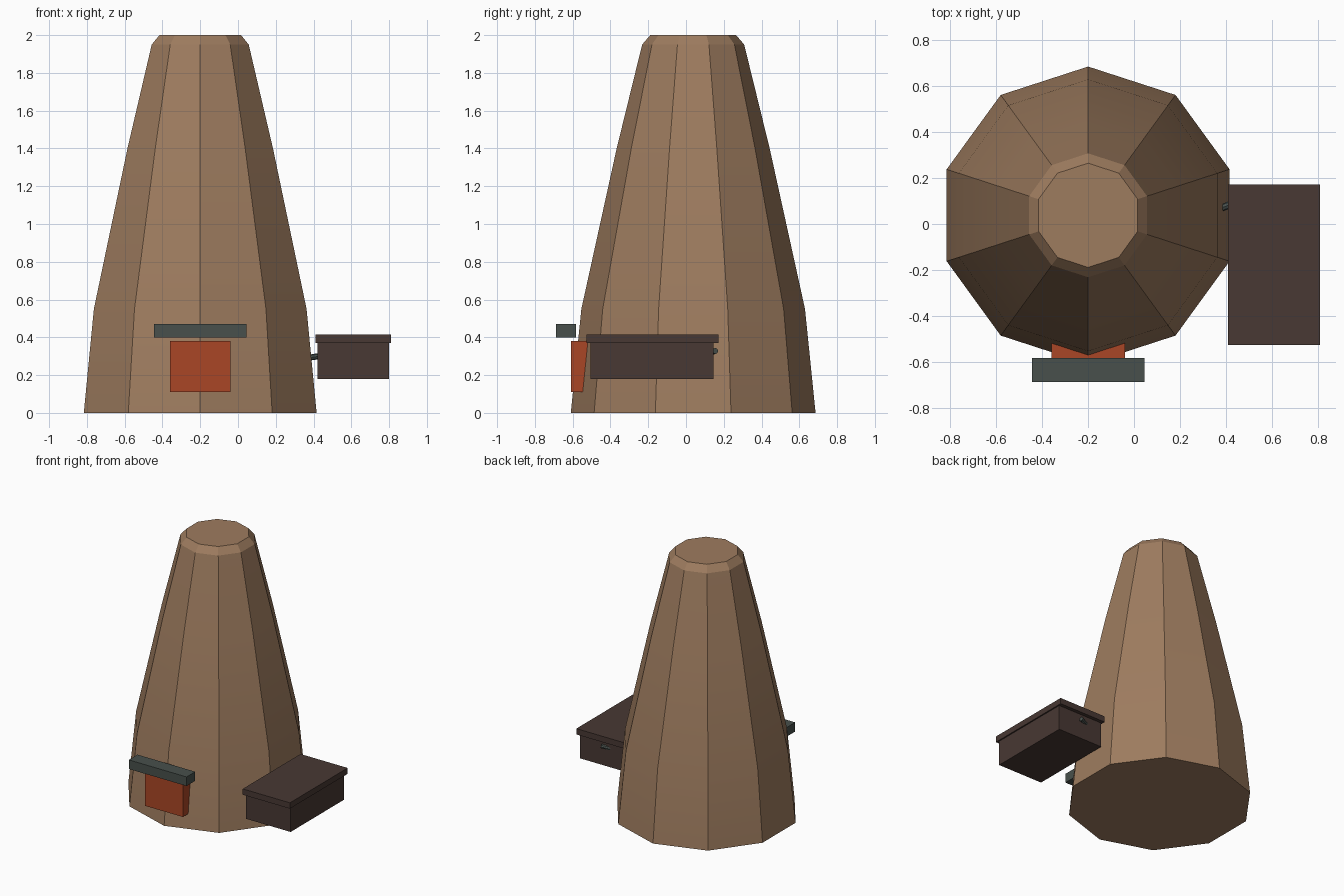
import bpy, bmesh, math
from mathutils import Vector

if "Cube" in bpy.data.objects:
    bpy.data.objects.remove(bpy.data.objects["Cube"])


def material(name, r, g, b):
    lin = [((c / 255 + 0.055) / 1.055) ** 2.4 for c in (r, g, b)]
    m = bpy.data.materials.new(name)
    m.diffuse_color = (*lin, 1)
    m.use_nodes = True
    m.node_tree.nodes["Principled BSDF"].inputs["Base Color"].default_value = m.diffuse_color
    return m


CLAY = material("clay_brown", 158, 124, 95)
RED = material("rust_red", 170, 70, 38)
SLATE = material("slate_grey", 72, 80, 76)
DARK = material("dark_wood", 72, 56, 51)


def finish(name, bm, mat):
    bmesh.ops.recalc_face_normals(bm, faces=bm.faces)
    mesh = bpy.data.meshes.new(name)
    bm.to_mesh(mesh)
    bm.free()
    mesh.materials.append(mat)
    ob = bpy.data.objects.new(name, mesh)
    bpy.context.collection.objects.link(ob)
    return ob


def box(name, lo, hi, mat):
    bm = bmesh.new()
    bmesh.ops.create_cube(bm, size=1)
    for v in bm.verts:
        v.co = [(a + b) / 2 + c * (b - a) for a, b, c in zip(lo, hi, v.co)]
    return finish(name, bm, mat)


# Tapered ten-sided tower with a chamfered rim
SIDES, CX, CY = 10, -0.2, 0.038
profile = [(0.648, 0), (0.592, 0.55), (0.405, 1.4), (0.27, 1.95), (0.227, 2.0)]
bm = bmesh.new()
rings = []
for r, z in profile:
    angles = [math.pi / 2 + math.tau * i / SIDES for i in range(SIDES)]
    rings.append([bm.verts.new((CX + r * math.cos(a), CY + r * math.sin(a), z))
                  for a in angles])
for low, high in zip(rings, rings[1:]):
    for i in range(SIDES):
        j = (i + 1) % SIDES
        bm.faces.new((low[i], low[j], high[j], high[i]))
bm.faces.new(rings[0][::-1])
bm.faces.new(rings[-1])
tower = finish("tower", bm, CLAY)
bpy.context.view_layer.objects.active = tower
tower.select_set(True)
bpy.ops.object.shade_smooth_by_angle(angle=math.radians(22))
tower.select_set(False)

# Door block and the canopy above it
box("door", (-0.36, -0.61, 0.11), (-0.04, -0.45, 0.38), RED)
box("canopy", (-0.445, -0.688, 0.40), (0.045, -0.583, 0.47), SLATE)

# Side crate with an overhanging lid
box("crate", (0.42, -0.505, 0.18), (0.80, 0.145, 0.37), DARK)
box("crate_lid", (0.41, -0.528, 0.37), (0.81, 0.172, 0.415), DARK)

# Thin pipe running from the tower through the crate
start, end = Vector((0.34, 0.055, 0.287)), Vector((0.61, 0.155, 0.328))
bm = bmesh.new()
bmesh.ops.create_cone(bm, cap_ends=True, segments=8, radius1=0.016,
                      radius2=0.016, depth=(end - start).length)
pipe = finish("pipe", bm, SLATE)
pipe.location = (start + end) / 2
pipe.rotation_mode = 'QUATERNION'
pipe.rotation_quaternion = (end - start).to_track_quat('Z', 'Y')
